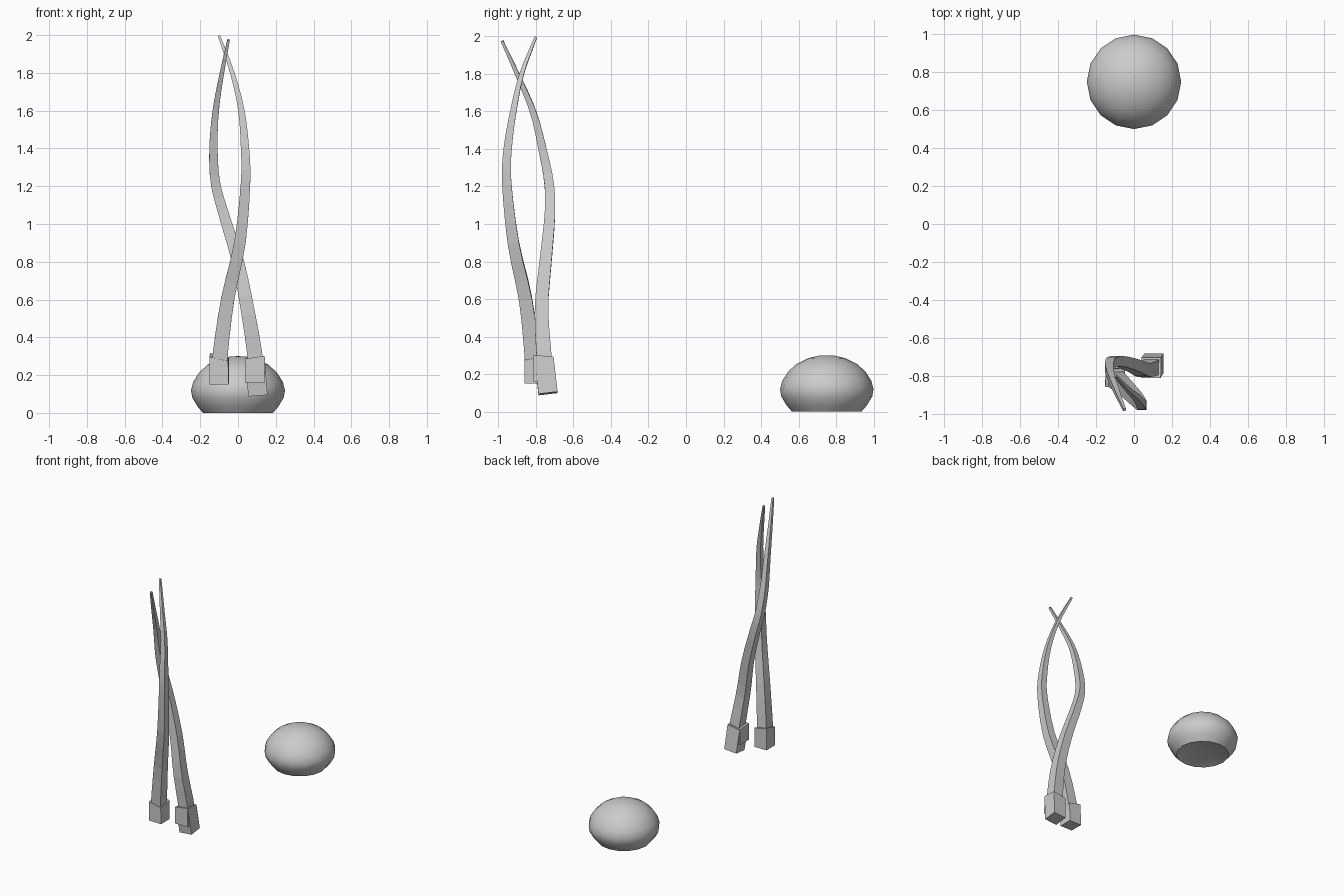
import bpy, bmesh, math
from mathutils import Vector

if "Cube" in bpy.data.objects:
    bpy.data.objects.remove(bpy.data.objects["Cube"])


def loft(name, rings, smooth=None):
    """Skin a stack of equal-sized vertex rings and cap both ends."""
    bm = bmesh.new()
    loops = [[bm.verts.new(p) for p in ring] for ring in rings]
    for a, b in zip(loops, loops[1:]):
        n = len(a)
        for i in range(n):
            bm.faces.new((a[i], a[(i + 1) % n], b[(i + 1) % n], b[i]))
    bm.faces.new(loops[0])
    bm.faces.new(loops[-1])
    bmesh.ops.recalc_face_normals(bm, faces=bm.faces[:])
    me = bpy.data.meshes.new(name)
    bm.to_mesh(me)
    bm.free()
    ob = bpy.data.objects.new(name, me)
    bpy.context.collection.objects.link(ob)
    if smooth:
        bpy.ops.object.select_all(action='DESELECT')
        ob.select_set(True)
        bpy.context.view_layer.objects.active = ob
        bpy.ops.object.shade_smooth_by_angle(angle=math.radians(smooth))
    return ob


def square(c, half, tangent):
    """Square ring centred on c, perpendicular to the tangent."""
    t = Vector(tangent).normalized()
    u = Vector((0, 1, 0)).cross(t).normalized()
    v = t.cross(u)
    return [Vector(c) + u * sx * half + v * sy * half
            for sx, sy in ((-1, -1), (1, -1), (1, 1), (-1, 1))]


def spline(pts, f):
    """Catmull-Rom point on the path, f in 0..1."""
    s = f * (len(pts) - 1)
    i = min(int(s), len(pts) - 2)
    t = s - i
    p1, p2 = pts[i], pts[i + 1]
    p0 = pts[i - 1] if i else 2 * p1 - p2
    p3 = pts[i + 2] if i + 2 < len(pts) else 2 * p2 - p1
    return 0.5 * (2 * p1 + (p2 - p0) * t + (2 * p0 - 5 * p1 + 4 * p2 - p3) * t * t
                  + (3 * p1 - p0 - 3 * p2 + p3) * t ** 3)


def curved_stick(name, path, steps=24):
    """Tapered square bar following a bowed path."""
    pts = [Vector(p) for p in path]
    rings = []
    for k in range(steps + 1):
        f = k / steps
        c = spline(pts, f)
        tan = spline(pts, min(1, f + .01)) - spline(pts, max(0, f - .01))
        h = c.z / 2
        half = 0.045 - 0.033 * h if h < 0.7 else 0.0219 - 0.052 * (h - 0.7)
        rings.append(square(c, half, tan))
    return loft(name, rings)


# Two bowed, tapering sticks
curved_stick("left_stick", [
    (-.10, -.81, .16), (-.095, -.82, .30), (-.055, -.855, .60), (.01, -.92, .90),
    (.04, -.955, 1.22), (.037, -.95, 1.40), (.018, -.92, 1.60),
    (-.03, -.875, 1.80), (-.10, -.80, 1.995)])
curved_stick("right_stick", [
    (.10, -.745, .14), (.09, -.757, .30), (.05, -.77, .55), (.0, -.748, .80),
    (-.075, -.725, 1.05), (-.12, -.73, 1.22), (-.13, -.765, 1.40),
    (-.118, -.815, 1.60), (-.085, -.90, 1.80), (-.05, -.98, 1.975)])

# Blocky cuffs at the stick bases
loft("left_cuff", [square((-.10, -.81, .15), .051, (0, 0, 1)),
                   square((-.10, -.811, .295), .051, (.22, -.22, 1))])
loft("right_cuff", [square((.105, -.735, .097), .051, (-.08, -.12, 1)),
                    square((.09, -.757, .285), .052, (-.15, .05, 1))])
loft("right_cuff_collar", [square((.09, -.76, .16), .053, (0, 0, 1)),
                           square((.088, -.76, .29), .052, (-.15, .08, 1))])

# Low, rounded cushion with a slightly hollow underside
profile = [(.05, .02), (.14, .012), (.185, .0), (.215, .035), (.242, .08), (.249, .12),
           (.237, .165), (.205, .215), (.16, .255), (.10, .285), (.04, .299), (.01, .30)]
SIDES = 16
loft("cushion", [[Vector((r * math.cos(a), .75 + r * math.sin(a), z))
                  for a in (2 * math.pi * i / SIDES for i in range(SIDES))]
                 for r, z in profile], smooth=40)
